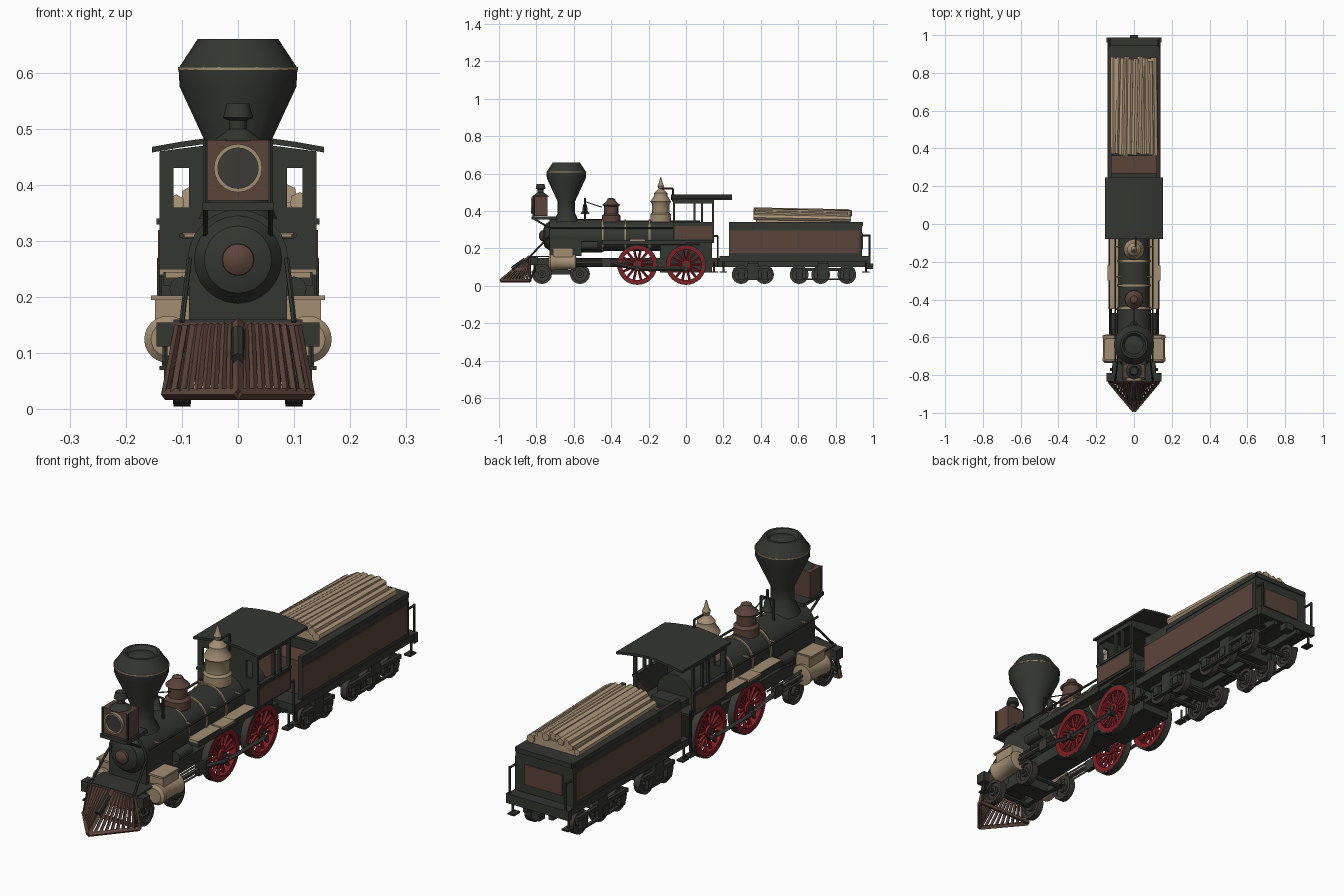
import bpy, bmesh, math, random
from mathutils import Vector, Matrix

cube = bpy.data.objects.get("Cube")
if cube:
    bpy.data.objects.remove(cube, do_unlink=True)
random.seed("firewood")
made = []


def material(name, *rgb):
    mat = bpy.data.materials.new(name)
    mat.use_nodes = True
    colour = (*rgb, 1)
    mat.diffuse_color = colour
    shader = mat.node_tree.nodes["Principled BSDF"]
    shader.inputs["Base Color"].default_value = colour
    return mat


IRON = material("black iron", .034, .037, .031)
STEEL = material("dark steel", .045, .043, .038)
BROWN = material("brown paint", .105, .058, .043)
TAN = material("tan brass", .36, .27, .17)
WOOD = material("cut wood", .43, .32, .2)
RED = material("red wheel paint", .22, .014, .018)


def finish(name, bm, mat):
    bmesh.ops.recalc_face_normals(bm, faces=bm.faces)
    mesh = bpy.data.meshes.new(name)
    bm.to_mesh(mesh)
    bm.free()
    mesh.materials.append(mat)
    obj = bpy.data.objects.new(name, mesh)
    bpy.context.collection.objects.link(obj)
    made.append(obj)


def box(name, mat, x, y, z):
    """Box from low and high limits; a single x means centred on the middle."""
    limits = (x if isinstance(x, tuple) else (-x, x), y, z)
    bm = bmesh.new()
    bmesh.ops.create_cube(bm, size=1)
    for vert in bm.verts:
        vert.co = Vector([high if c > 0 else low for (low, high), c in zip(limits, vert.co)])
    finish(name, bm, mat)


def pair(name, mat, x, y, z):
    """Box on the left and its mirror image on the right."""
    inner, outer = x
    box("left_" + name, mat, (inner, outer), y, z)
    box("right_" + name, mat, (-outer, -inner), y, z)


def lathe(name, mat, profile, axis="Z", x=0, y=0, z=0, sides=24, ring=False):
    """Turn a (radius, height) profile about an axis; a ring joins its ends."""
    turn = Vector((0, 0, 1)).rotation_difference(Vector([a == axis for a in "XYZ"]))
    angles = [math.tau * k / sides for k in range(sides)]
    bm = bmesh.new()
    loops = [[bm.verts.new((r * math.cos(a), r * math.sin(a), h)) for a in angles] for r, h in profile]
    spans = list(zip(loops, loops[1:]))
    if ring:
        spans.append((loops[-1], loops[0]))
    else:
        bm.faces.new(loops[0])
        bm.faces.new(loops[-1])
    for low, high in spans:
        for k in range(sides):
            bm.faces.new((low[k], low[k - 1], high[k - 1], high[k]))
    bm.transform(Matrix.Translation((x, y, z)) @ turn.to_matrix().to_4x4())
    finish(name, bm, mat)


def drum(name, mat, radius, start, end, axis="Y", **place):
    lathe(name, mat, [(radius, start), (radius, end)], axis, **place)


def hoop(name, mat, inner, outer, half, axis, **place):
    profile = [(inner, -half), (outer, -half), (outer, half), (inner, half)]
    lathe(name, mat, profile, axis, ring=True, **place)


def rod(name, mat, start, end, radius, sides=6):
    start, end = Vector(start), Vector(end)
    along = end - start
    bm = bmesh.new()
    bmesh.ops.create_cone(bm, cap_ends=True, segments=sides, radius1=radius, radius2=radius, depth=along.length)
    turn = along.to_track_quat("Z", "Y").to_matrix().to_4x4()
    bm.transform(Matrix.Translation((start + end) / 2) @ turn)
    finish(name, bm, mat)


def rods(name, mat, start, end, radius, sides=6):
    """Rod on the left and its mirror image on the right."""
    for label, flip in (("left_", Vector((1, 1, 1))), ("right_", Vector((-1, 1, 1)))):
        rod(label + name, mat, Vector(start) * flip, Vector(end) * flip, radius, sides)


def prism(name, mat, half_outline, y):
    """Extrude a symmetric (x, z) outline along y, given its left half."""
    outline = half_outline + [(-x, z) for x, z in reversed(half_outline)]
    bm = bmesh.new()
    front, back = [[bm.verts.new((x, end, z)) for x, z in outline] for end in y]
    bm.faces.new(front)
    bm.faces.new(back)
    for k in range(len(outline)):
        bm.faces.new((front[k - 1], front[k], back[k], back[k - 1]))
    finish(name, bm, mat)


# Shared dimensions
side, wall, thin, wire = .14, .128, .01, .005
core, girth = .267, .087
nose, waist = -.73, -.45
cab_front, cab_back = -.07, .15
sill, eave, ridge = .33, .45, .488
walk, beam_top, beam_low = .24, .155, .112
pilot_back, pilot_tip, rail = -.835, -.99, .027
driver_r, drivers = .107, (-.26, 0)
tank_front, tank_back, tank_top, deck = .23, .94, .34, .16

# Boiler, smokebox and bands
drum("boiler", IRON, girth - wire, waist, cab_back / 2, z=core)
drum("smokebox", IRON, girth + wire / 2, nose, waist, z=core)
lathe("smokebox_door", IRON, [(.03, -.765), (.06, -.755), (.078, nose)], "Y", z=core)
lathe("door_boss", BROWN, [(.012, -.785), (.028, -.775), (.03, -.75)], "Y", z=core, sides=16)
for y in (waist, -.33, -.2):
    drum("boiler_band", TAN, girth, y, y + thin, z=core)
box("saddle", IRON, girth, (nose, -.56), (deck, core))
box("firebox", IRON, .065, (-side, side), (.07, core))
box("main_frame", IRON, .06, (-.8, .2), (.1, .15))

# Smokestack with a recessed spark cap
funnel = -.64
lathe("smokestack", IRON, [(.07, .34), (.046, .39), (.046, eave), (.104, .575), (.106, .608), (.072, .66),
                           (.062, .66), (.05, .645), (thin, .657)], y=funnel, sides=20)
drum("smokestack_trim", TAN, girth + .02, -wire, 0, "Z", y=funnel, z=.61)

# Headlamp
lamp, lamp_front, lamp_back, lamp_z = .058, -.815, -.74, .43
box("lamp_case", BROWN, lamp, (lamp_front, lamp_back), (lamp_z - lamp, lamp_z + .05))
box("lamp_shelf", IRON, lamp + wire, (lamp_front - thin, -.69), (.355, .37))
hoop("lamp_rim", TAN, .036, .043, thin, "Y", y=lamp_front - wire, z=lamp_z)
drum("lamp_glass", STEEL, .037, -wire, wire, y=lamp_front, z=lamp_z)
lathe("lamp_chimney", IRON, [(.045, .478), (.016, .5), (.016, .515), (.027, .52), (.02, .545)],
      y=(lamp_front + lamp_back) / 2, sides=12)
rods("lamp_bracket", IRON, (lamp, lamp_front, .36), (lamp, nose, .31), wire)
rods("lamp_rail", IRON, (lamp, lamp_front, .36), (lamp, lamp_front, .48), wire)

# Sand dome and steam dome
lathe("sand_dome", BROWN, [(.05, .34), (.05, .375), (.038, .385), (.038, .425), (.048, .432), (.025, .452),
                           (.02, .465), (thin, .47)], y=-.4, sides=16)
lathe("steam_dome", TAN, [(.056, .34), (.056, .38), (.048, .39), (.048, .44), (.055, .45), (.036, .48),
                          (.036, .495), (.012, .52), (.017, .535), (thin, .55), (wire / 2, .58)], y=-.135, sides=16)
rod("whistle_lever", IRON, (thin, -side, .52), (thin, cab_front, .52), wire)
rod("whistle_post", IRON, (thin, cab_front, .52), (thin, cab_front, eave), wire)

# Bell on its stand
bell, yoke = -.54, .435
lathe("bell", IRON, [(.024, .385), (.015, .4), (thin, yoke)], y=bell, sides=14)
rods("bell_post", IRON, (.03, bell, sill), (.03, bell, yoke), wire)
rod("bell_yoke", IRON, (-.03, bell, yoke), (.03, bell, yoke), wire)
rod("bell_finial", IRON, (0, bell, yoke), (0, bell, .47), wire)
rod("bell_cord", IRON, (0, bell, eave), (0, waist, .42), wire / 2)

# Cab walls, posts and roof
cab, front_wall = (cab_front, cab_back), (cab_front, cab_front + thin)
box("cab_floor", IRON, wall, cab, (walk - thin, walk))
pair("cab_front_lower", IRON, (.05, side), front_wall, (walk, sill + .03))
box("cab_front_centre", IRON, girth, front_wall, (sill, eave))
pair("cab_front_post", IRON, (.115, side), front_wall, (sill, eave))
pair("cab_side", IRON, (wall, side), cab, (walk, sill))
pair("cab_side_panel", BROWN, (wall, side + wire / 2), (cab_front + thin, cab_back - thin), (walk + thin, sill - thin))
pair("cab_sill", IRON, (wall, side + wire), cab, (sill, sill + thin))
pair("cab_side_header", IRON, (wall, side), cab, (eave - thin, eave + thin))
for y in (cab_front, .04, .08, cab_back - thin):
    pair("cab_post", IRON, (wall, side), (y, y + thin), (sill, eave))
gable = [(0, ridge - thin), (side, eave + thin), (side, eave - .02)]
prism("cab_front_gable", IRON, gable, front_wall)
prism("cab_back_gable", IRON, gable, (cab_back - thin, cab_back))
curve = [(.153 * k / 3, ridge - .02 * (k / 3) ** 1.5) for k in range(4)]
prism("cab_roof", IRON, curve + [(x, z - thin) for x, z in reversed(curve)], (-.08, .245))
grab = cab_back + .02
rods("cab_grab_rail", IRON, (side, grab, core), (side, grab, .1), wire)
rods("cab_grab_arm", IRON, (side, grab, core), (side, cab_back, core), wire)

# Running boards and handrails
board = (waist, cab_front)
pair("running_board", TAN, (girth - thin, wall), board, (walk - wire, walk + wire))
pair("running_board_edge", IRON, (wall, wall + wire), board, (walk - .02, walk + wire))
pair("wheel_guard", IRON, (girth, wall), (waist, 0), (walk - .02, walk - wire))
pair("tread_plate", TAN, (girth, side), (-.3, -.22), (walk, walk + thin))
rods("handrail", IRON, (.1, nose, .31), (.1, cab_front, .31), wire)
for y in (-.66, waist, -.28, -.12):
    rods("rail_stanchion", TAN, (.07, y, .31), (.1, y, .31), wire)
rods("front_brace", IRON, (girth, nose, core), (.1, pilot_back, beam_top), wire)
rods("air_tank", IRON, (.1, -.56, .215), (.1, -.47, .215), .022, 12)

# Cylinders, steam chests and running gear
bore, gear, pin = .125, .125, .09
for x in (-bore, bore):
    lathe("cylinder", TAN, [(.03, -.735), (.042, -.725), (.042, -.71), (.038, -.7), (.038, -.61), (.042, -.6),
                            (.042, -.59), (.02, -.585)], "Y", x=x, z=gear)
chest = (-.71, -.605)
pair("steam_chest", TAN, (girth, .148), chest, (.15, .2))
pair("steam_chest_lid", TAN, (girth, .155), [y * 1.01 for y in chest], (.195, .203))
rods("piston_rod", STEEL, (bore, -.6, gear), (bore, -.42, gear), thin)
rods("main_rod", STEEL, (bore, -.42, gear), (bore, drivers[0], pin), thin, 4)
rods("side_rod", STEEL, (bore, drivers[0], pin), (bore, drivers[1], pin), thin, 4)
pair("crosshead", STEEL, (bore - thin, bore + thin), (waist, -.4), (.1, .145))
for z in (gear - .02, gear + .02):
    rods("guide_bar", STEEL, (bore, -.59, z), (bore, -.36, z), wire, 4)

# Driving wheels
for y in drivers:
    hub_z = driver_r + wire
    rod("driver_axle", IRON, (-.1, y, hub_z), (.1, y, hub_z), .015, 10)
    rods("crank_pin", STEEL, (.1, y, pin), (.135, y, pin), .012, 10)
    for x in (-.1, .1):
        place = {"x": x, "y": y, "z": hub_z}
        hoop("driver_tyre", STEEL, driver_r - thin, driver_r, .015, "X", sides=32, **place)
        hoop("driver_rim", RED, driver_r - .025, driver_r - wire, .016, "X", sides=32, **place)
        drum("driver_hub", RED, .026, -.016, .016, "X", **place)
        drum("driver_cap", STEEL, .013, -.02, .02, "X", **place)
        centre = Vector((x, y, hub_z))
        for k in range(14):
            angle = math.tau * k / 14
            reach = Vector((0, math.cos(angle), math.sin(angle))) * (driver_r - .02)
            rod("driver_spoke", RED, centre, centre + reach, .0075, 5)


def small_axle(name, y, radius):
    """Axle with two stepped disc wheels."""
    height = radius + thin
    rod(name + "_axle", IRON, (-wall, y, height), (wall, y, height), thin)
    for x in (-.1, .1):
        hoop(name + "_tyre", STEEL, radius - .015, radius, .014, "X", x=x, y=y, z=height)
        drum(name + "_disc", STEEL, radius - thin, -wire, wire, "X", x=x, y=y, z=height)
        drum(name + "_boss", STEEL, .02, -.017, .017, "X", x=x, y=y, z=height)


# Pilot truck
for y in (-.77, -.567):
    small_axle("pilot_truck", y, .053)
pair("pilot_truck_frame", IRON, (.06, .08), (-.79, bell), (.06, .085))
box("pilot_truck_bolster", IRON, .08, (-.71, -.63), (.06, beam_low))

# Pilot beam and slatted pilot
beam, foot, head = (pilot_back, -.79), .13, .106
box("pilot_beam", BROWN, .115, beam, (beam_low, beam_top))
pair("pilot_beam_end", IRON, (.115, .145), beam, (beam_low, beam_top))
box("front_deck", IRON, .115, (pilot_back, -.7), (beam_top, beam_top + wire))
box("pilot_base", BROWN, foot, (pilot_back, pilot_back + thin), (rail - wire, rail + thin))
rod("coupling_bar", IRON, (0, -.86, side), (0, -.93, pin), .012, 8)
rods("pilot_toe", BROWN, (foot, pilot_back, rail), (0, pilot_tip, rail), thin, 4)
rods("step_hanger", IRON, (foot, -.81, .07), (foot, -.81, beam_low), wire)
rods("pilot_stay", IRON, (foot, pilot_back, rail), (girth, -.8, beam_low), wire)
rod("pilot_centre_slat", BROWN, (0, pilot_tip, rail), (0, pilot_back, beam_top), thin, 4)
for k in range(9):
    out = 1 - k / 9
    low = (foot * out, pilot_tip + (pilot_back - pilot_tip) * out, rail)
    rods("pilot_slat", BROWN, low, (head * out, pilot_back, beam_top - wire), .007, 4)

# Tender body
rear = .982
box("tender_deck", IRON, side, (.18, rear), (foot, deck))
prism("tender_tank", IRON, [(wall, tank_top), (.135, .3), (.135, deck)], (.36, tank_back))
pair("tender_front_wall", IRON, (.118, .135), (tank_front, .37), (deck, sill))
box("tender_slope", BROWN, .12, (core, .37), (deck, .3))
pair("tender_rim", IRON, (.118, .135), (tank_front, tank_back), (.32, tank_top))
box("tender_rear_rim", IRON, wall, (tank_back - .02, tank_back + wire), (.32, tank_top))
pair("tender_side_panel", BROWN, (.134, side - wire / 5), (tank_front, tank_back - .015), (.175, .297))
box("tender_back_panel", BROWN, girth, (tank_back, tank_back + wire), (.195, .28))
box("tender_end_beam", IRON, side + wire, (rear - .02, rear + wire), (.12, deck))
box("rear_coupler", IRON, .02, (rear - .02, 1), (pin, .12))
box("drawbar", IRON, .03, (.12, tank_front), (.1, foot))
rods("rear_post", IRON, (foot, rear, deck), (foot, rear, .275), wire)
rods("rear_rail", IRON, (foot, rear, .27), (foot, tank_back, .27), wire)
for y in (-.81, cab_back, .2, rear - .02):
    pair("step", IRON, (.11, side), (y - .02, y + .02), (.07, .077))
    rods("step_iron", IRON, (foot, y, .07), (foot, y, foot), wire)
pair("tender_sill", IRON, (.05, .07), (.2, rear), (.1, foot))

# Tender trucks
for axles in ((.295, .42), (.605, .72, .86)):
    start, end = axles[0] - .04, axles[-1] + .04
    middle = (start + end) / 2
    for y in axles:
        small_axle("tender", y, .05)
        pair("journal_box", IRON, (.112, .132), (y - .017, y + .017), (.04, .08))
    pair("truck_side", IRON, (.114, wall), (start, end), (.078, .095))
    pair("truck_tie_bar", IRON, (.114, wall), (start + .02, end - .02), (.032, .04))
    pair("truck_spring", IRON, (.1, wall), (middle - .03, middle + .03), (.04, .12))
    box("truck_bolster", IRON, .11, (middle - .025, middle + .025), (.07, foot))

# Firewood heaped in an arch
box("wood_core", WOOD, .1, (.375, .875), (sill, .375))
for k in range(-5, 6):
    x = .022 * k
    z = .397 - .0013 * k * k + random.uniform(-wire, wire)
    front, back = .365 + random.uniform(-thin, thin), .88 + random.uniform(-.02, thin)
    rod("log", WOOD, (x, front, z + wire), (x + random.uniform(-thin, thin), back, z - wire),
        random.uniform(.014, .019), random.choice((5, 6, 7)))

# Smooth the round parts and keep edges sharp
bpy.ops.object.select_all(action="DESELECT")
for obj in made:
    obj.select_set(True)
bpy.context.view_layer.objects.active = made[0]
bpy.ops.object.shade_smooth_by_angle(angle=math.radians(35))
